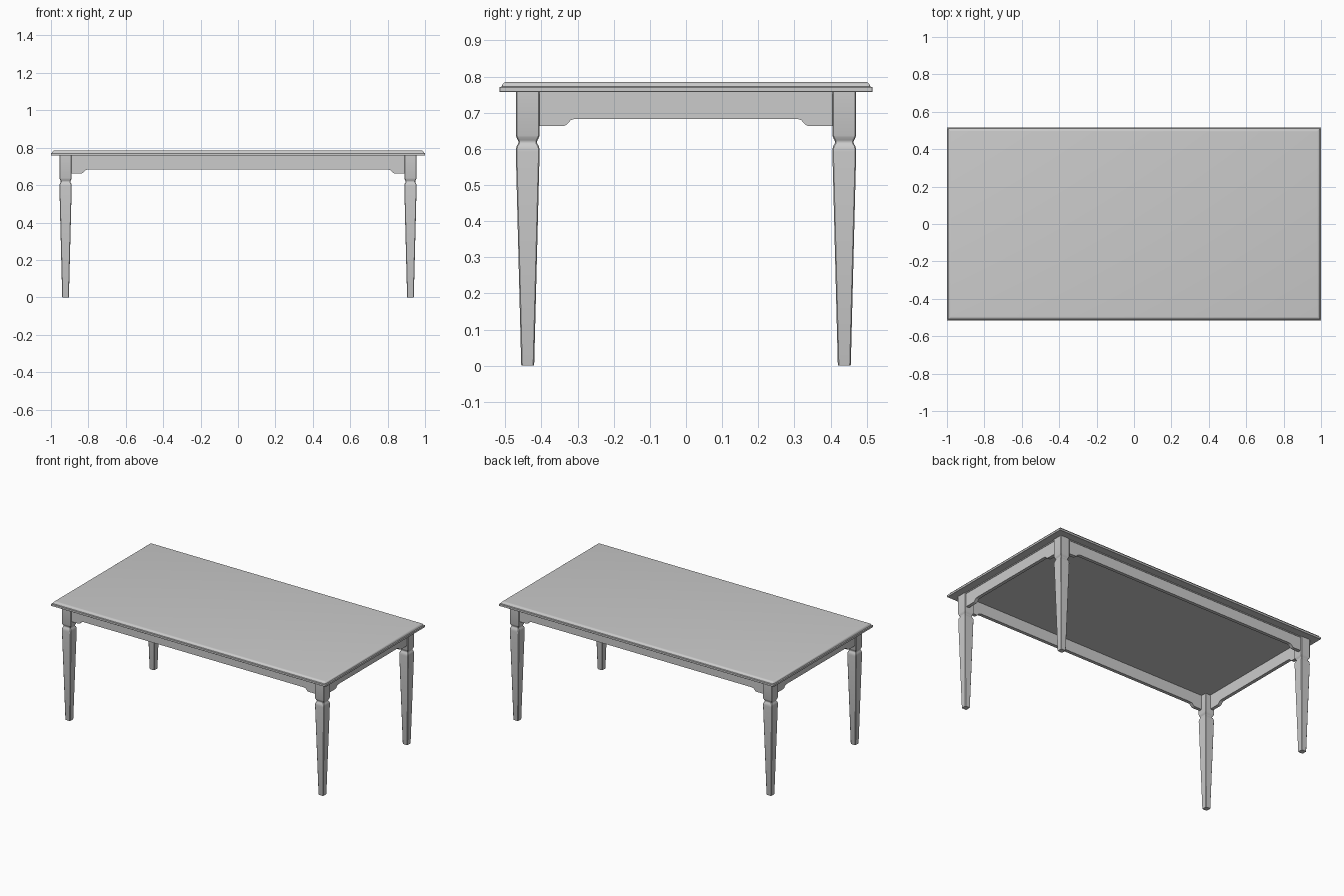
import bpy, bmesh

if "Cube" in bpy.data.objects:
    bpy.data.objects.remove(bpy.data.objects["Cube"])

LX, LY = 0.922, 0.438      # leg centres
H = 0.033                  # half width of leg block


def make(name, bm):
    bmesh.ops.recalc_face_normals(bm, faces=bm.faces)
    me = bpy.data.meshes.new(name)
    bm.to_mesh(me)
    bm.free()
    ob = bpy.data.objects.new(name, me)
    bpy.context.collection.objects.link(ob)
    bpy.context.view_layer.objects.active = ob
    ob.select_set(True)
    bpy.ops.object.shade_smooth_by_angle(angle=0.5)
    ob.select_set(False)
    return ob


def loft(name, rings, cx=0, cy=0):
    """Stack of chamfered rectangles: (half x, half y, chamfer, z)."""
    bm = bmesh.new()
    loops = []
    for a, b, c, z in rings:
        pts = [(a, -b + c), (a, b - c), (a - c, b), (-a + c, b),
               (-a, b - c), (-a, -b + c), (-a + c, -b), (a - c, -b)]
        loops.append([bm.verts.new((cx + x, cy + y, z)) for x, y in pts])
    for lo, hi in zip(loops, loops[1:]):
        for i in range(8):
            j = (i + 1) % 8
            bm.faces.new((lo[i], lo[j], hi[j], hi[i]))
    bm.faces.new(loops[0][::-1])
    bm.faces.new(loops[-1])
    return make(name, bm)


# Table top with stepped, rounded edge
edge = [(0.001, 0.757), (0, 0.758), (0, 0.770), (0.001, 0.771), (0.006, 0.772),
        (0.007, 0.776), (0.010, 0.781), (0.014, 0.784), (0.020, 0.785)]
loft("table_top", [(0.998 + 0.002 - d, 0.516 - d, 0.001, z) for d, z in edge])

# Tapered legs: foot, taper, shoulder, neck, square block
leg = [(0.017, 0), (0.018, 0.003), (0.033, 0.592), (0.0325, 0.601), (0.030, 0.609),
       (0.0265, 0.614), (0.0255, 0.619), (0.027, 0.624), (0.029, 0.627),
       (0.031, 0.632), (0.033, 0.637), (0.033, 0.757)]
for sx, fx in ((-1, "left"), (1, "right")):
    for sy, fy in ((-1, "front"), (1, "back")):
        loft(f"{fy}_{fx}_leg", [(r, r, 0.003, z) for r, z in leg], sx * LX, sy * LY)


def apron(name, half, tab, rise, offset, along_x):
    """Rail with deeper shaped ends; a thin lip runs along its top."""
    right = [(half, 0.663), (tab, 0.663), (tab - rise * 0.25, 0.666),
             (tab - rise * 0.7, 0.679), (tab - rise, 0.682), (tab - rise - 0.012, 0.683)]
    outline = right + [(-u, z) for u, z in reversed(right)] + [(-half, 0.757), (half, 0.757)]
    s = 1 if offset > 0 else -1
    bm = bmesh.new()

    def place(u, d, z):
        v = offset - s * d
        return bm.verts.new((u, v, z) if along_x else (v, u, z))
    outer = [place(u, 0, z) for u, z in outline]
    inner = [place(u, 0.022, z) for u, z in outline]
    bm.faces.new(outer)
    bm.faces.new(inner)
    n = len(outline)
    for i in range(n):
        bm.faces.new((outer[i], outer[(i + 1) % n], inner[(i + 1) % n], inner[i]))
    make(name, bm)
    bm = bmesh.new()
    strip = [[place(u, d, z) for d, z in ((-0.003, 0.757), (-0.003, 0.751), (0.003, 0.751), (0.003, 0.757))]
             for u in (-half, half)]
    for i in range(4):
        j = (i + 1) % 4
        bm.faces.new((strip[0][i], strip[0][j], strip[1][j], strip[1][i]))
    bm.faces.new(strip[0])
    bm.faces.new(strip[1])
    make(name + "_lip", bm)


# Aprons between the legs
for s, f, g in ((-1, "front", "left"), (1, "back", "right")):
    apron(f"{f}_apron", LX - H + 0.002, 0.835, 0.027, s * (LY + H - 0.008), True)
    apron(f"{g}_apron", LY - H + 0.002, 0.338, 0.027, s * (LX + H - 0.008), False)
